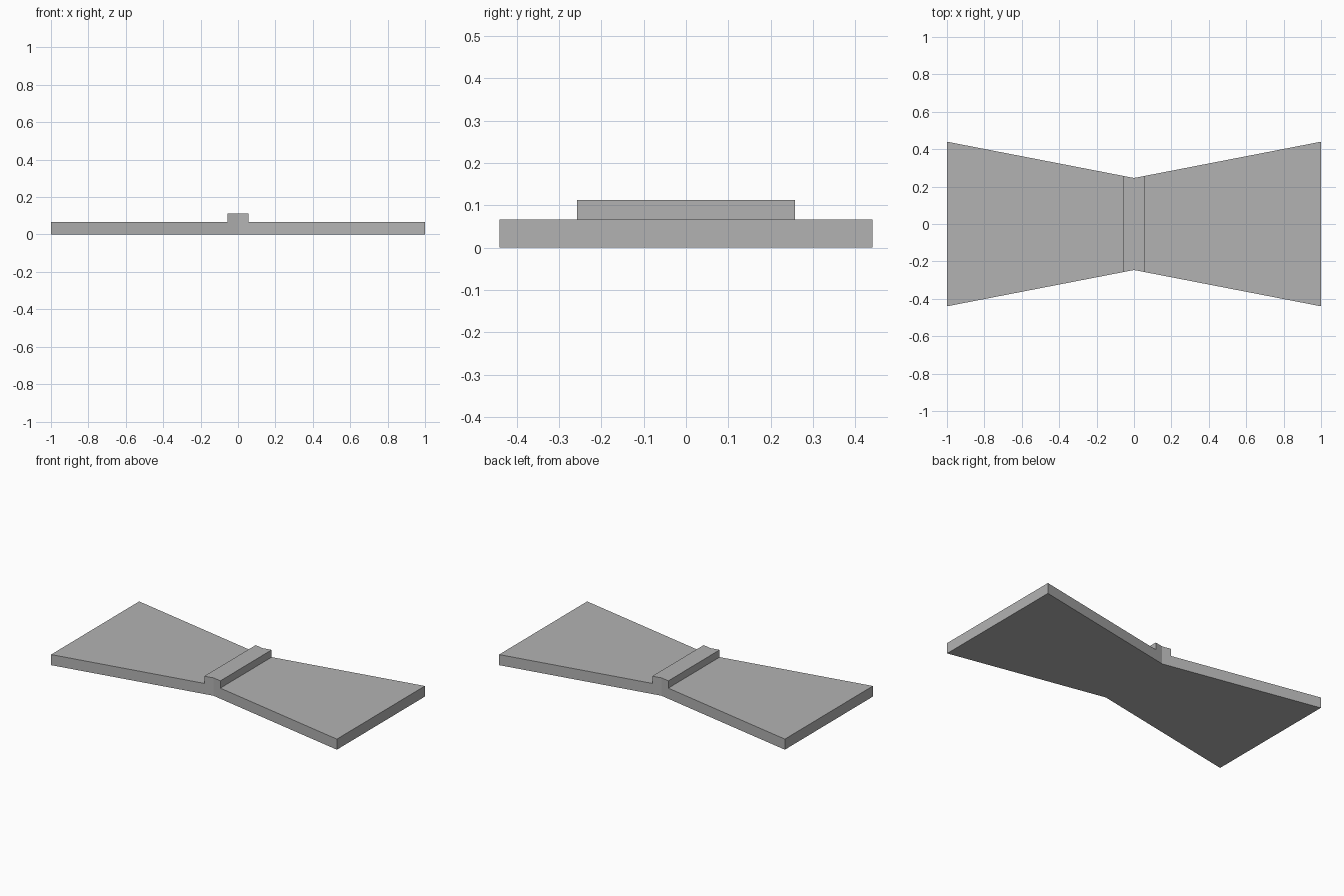
import bpy
import bmesh

cube = bpy.data.objects.get("Cube")
if cube:
    bpy.data.objects.remove(cube, do_unlink=True)

PLATE_TOP, RIDGE_TOP, RIDGE_HALF = 0.067, 0.113, 0.056
WAIST, END = 0.246, 0.44


def half_depth(x):
    return WAIST + (END - WAIST) * x


# Grey material
grey = bpy.data.materials.new("plain_grey")
grey.use_nodes = True
colour = (0.448, 0.448, 0.448, 1)
grey.diffuse_color = colour
grey.node_tree.nodes["Principled BSDF"].inputs["Base Color"].default_value = colour

# Half of the front profile, from the underside round to the ridge centre
profile = [(0, 0), (1, 0), (1, PLATE_TOP), (RIDGE_HALF, PLATE_TOP),
           (RIDGE_HALF, RIDGE_TOP), (0, RIDGE_TOP)]

# Sweep the profile from front to back, widening towards the end
bm = bmesh.new()
front = [bm.verts.new((x, -half_depth(x), z)) for x, z in profile]
back = [bm.verts.new((x, half_depth(x), z)) for x, z in profile]
bm.faces.new(front)
bm.faces.new(back[::-1])
for i in range(len(profile) - 1):
    bm.faces.new((front[i + 1], front[i], back[i], back[i + 1]))
bmesh.ops.recalc_face_normals(bm, faces=bm.faces)
# The open side must not flip the shell: the underside faces down
bm.normal_update()
if min(bm.faces, key=lambda f: f.calc_center_median().z).normal.z > 0:
    bmesh.ops.reverse_faces(bm, faces=bm.faces)
mesh = bpy.data.meshes.new("flared_plate_with_ridge")
bm.to_mesh(mesh)
bm.free()
mesh.materials.append(grey)

# Mirror to the other side
plate = bpy.data.objects.new("flared_plate_with_ridge", mesh)
bpy.context.collection.objects.link(plate)
mirror = plate.modifiers.new("mirror", 'MIRROR')
mirror.use_axis[0] = True
mirror.use_clip = True
